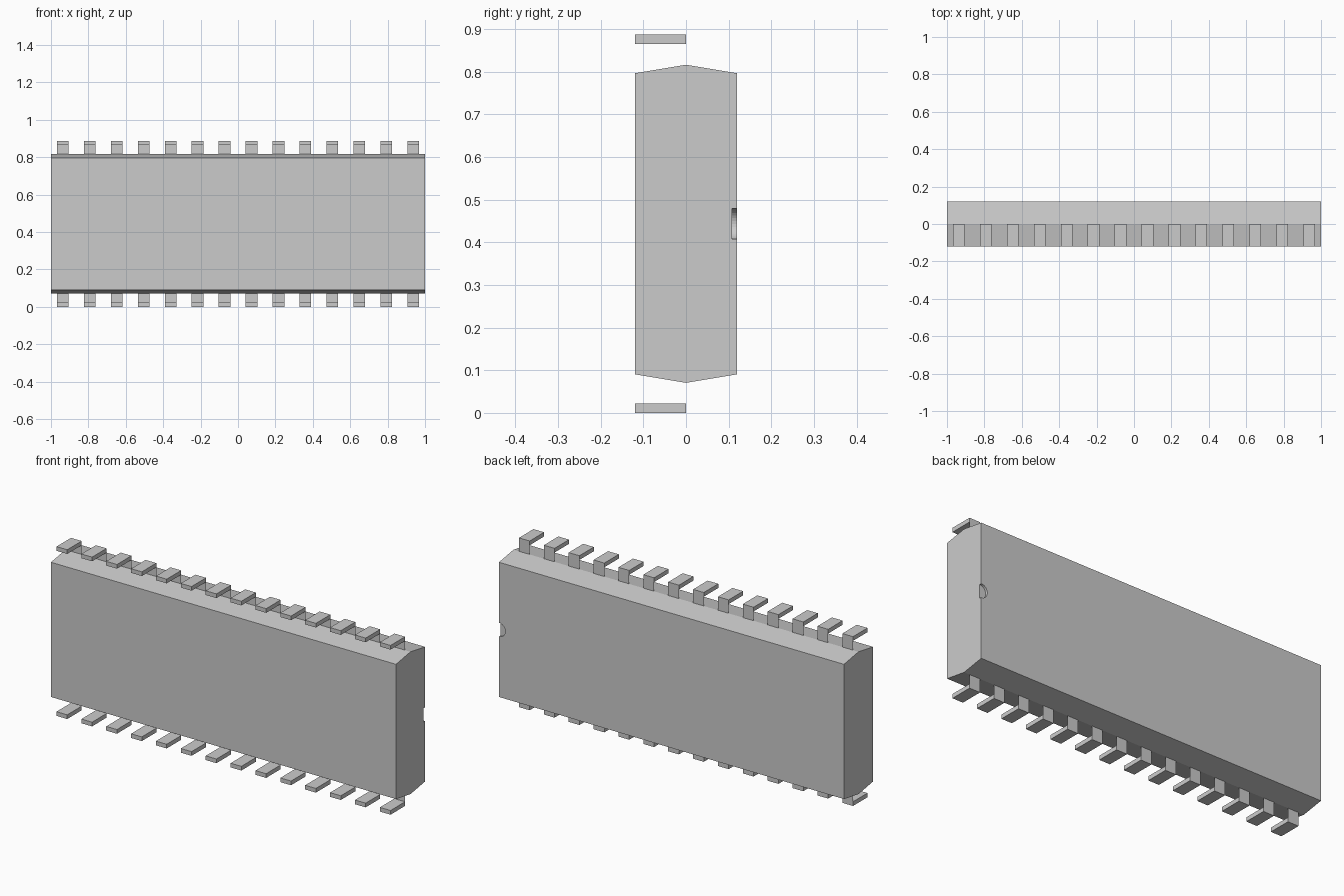
import bpy
import bmesh
from mathutils import Matrix

old = bpy.data.objects.get("Cube")
if old:
    bpy.data.objects.remove(old, do_unlink=True)

HEIGHT = 0.887
MID = HEIGHT / 2

grey = bpy.data.materials.new("light grey")
grey.use_nodes = True
COLOUR = (0.6, 0.6, 0.6, 1)
grey.diffuse_color = COLOUR
grey.node_tree.nodes["Principled BSDF"].inputs["Base Color"].default_value = COLOUR


def make_object(name, bm):
    bmesh.ops.recalc_face_normals(bm, faces=bm.faces)
    mesh = bpy.data.meshes.new(name)
    bm.to_mesh(mesh)
    bm.free()
    mesh.materials.append(grey)
    obj = bpy.data.objects.new(name, mesh)
    bpy.context.collection.objects.link(obj)
    return obj


# Package body: six-sided profile extruded along x
bm = bmesh.new()
half = [(-0.12, 0.353), (0, 0.373), (0.12, 0.353)]
profile = half + [(-y, -z) for y, z in half]
face = bm.faces.new([bm.verts.new((-1, y, MID + z)) for y, z in profile])
ends = bmesh.ops.extrude_face_region(bm, geom=[face])["geom"]
bmesh.ops.translate(bm, vec=(2, 0, 0),
                    verts=[v for v in ends if isinstance(v, bmesh.types.BMVert)])
body = make_object("package_body", bm)

# Half-round orientation notch in the back edge of the left end
bm = bmesh.new()
bmesh.ops.create_cone(bm, cap_ends=True, segments=32, radius1=0.036, radius2=0.036,
                      depth=0.1,
                      matrix=Matrix.Translation((1, 0.158, MID)) @ Matrix.Rotation(1.5707963, 4, "X"))
cutter = make_object("notch_cutter", bm)
cutter.hide_render = True
cutter.hide_viewport = True
cut = body.modifiers.new("notch", "BOOLEAN")
cut.operation = "DIFFERENCE"
cut.solver = "EXACT"
cut.object = cutter
bpy.context.view_layer.update()
cut_mesh = bpy.data.meshes.new_from_object(body.evaluated_get(bpy.context.evaluated_depsgraph_get()))
body.modifiers.clear()
body.data = cut_mesh
bpy.data.objects.remove(cutter, do_unlink=True)


# Pins: a flat foot pointing forward, joined to the body by a thin sheet
def add_pin(bm, x, side):
    w, thick, reach = 0.062, 0.022, 0.12
    outer = MID * side
    foot = Matrix.Translation((x, -reach / 2, MID + outer - side * thick / 2))
    bmesh.ops.create_cube(bm, size=1, matrix=foot @ Matrix.Diagonal((w, reach, thick, 1)))
    top, root = MID + outer - side * thick, MID + side * 0.37
    bm.faces.new([bm.verts.new((x + dx, 0, z)) for dx, z in
                  ((-w / 2, root), (w / 2, root), (w / 2, top), (-w / 2, top))])


for name, side in (("upper_pins", 1), ("lower_pins", -1)):
    bm = bmesh.new()
    for i in range(14):
        add_pin(bm, (i - 6.5) * 0.1442, side)
    make_object(name, bm)
